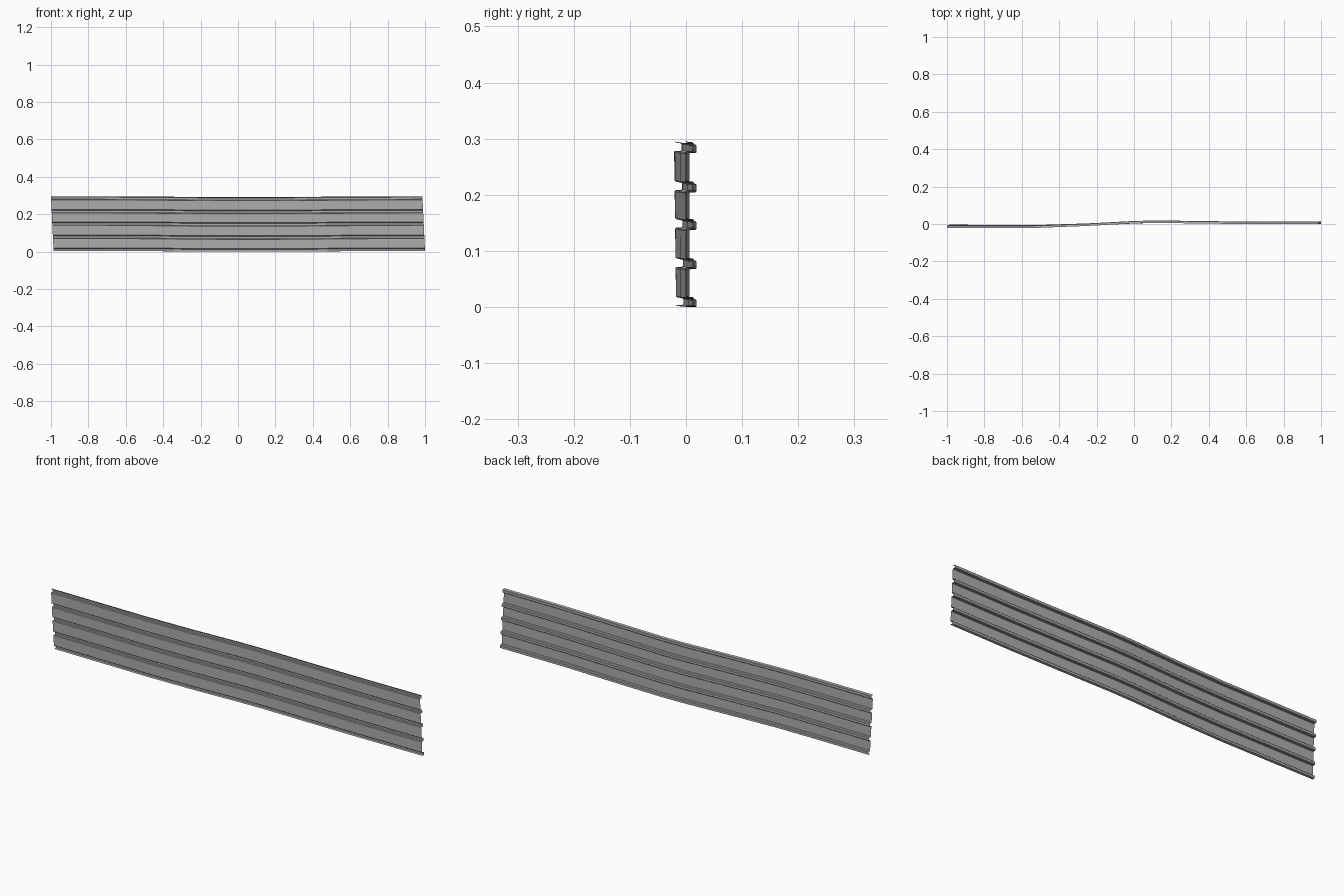
import bpy, bmesh

old = bpy.data.objects.get("Cube")
if old:
    bpy.data.objects.remove(old)

# Galvanised metal
metal = bpy.data.materials.new("grey metal")
metal.use_nodes = True
color = (0.42, 0.42, 0.42, 1)
metal.diffuse_color = color
metal.node_tree.nodes["Principled BSDF"].inputs["Base Color"].default_value = color

HEIGHT = 0.296
DEPTH = 0.013
RIBS = [0.287, 0.217, 0.150, 0.080, 0.011]

# Cross-section: (offset behind the panels, height), from top to bottom
rib = [(0, 0.0095), (0.002, 0.0075), (0.011, 0.0065), (DEPTH, 0.0045),
       (DEPTH, -0.0065), (0.011, -0.0085), (0.002, -0.0085), (0, -0.0100)]
section = [(y, z + dz) for z in RIBS for y, dz in rib]
section = [(y, min(max(z, 0.004), HEIGHT)) for y, z in section]

# Lengthwise warp: position, depth of the panels, sag
stations = [(-1.0, -0.019, 0), (-0.75, -0.0195, 0), (-0.5, -0.019, -0.001),
            (-0.25, -0.010, -0.003), (0.0, 0.003, -0.004), (0.12, 0.006, -0.004),
            (0.35, 0.003, -0.003), (0.65, -0.001, -0.001), (1.0, 0.001, 0)]

bm = bmesh.new()
rows = []
for x, y, sag in stations:
    row = []
    for dy, z in section:
        up = z / HEIGHT - 0.5
        lean = -0.005 * up * max(0, -x)
        skew = -0.014 * up
        row.append(bm.verts.new((x * 0.993 + skew, y + dy + lean, z + sag)))
    rows.append(row)
for a, b in zip(rows, rows[1:]):
    for i in range(len(section) - 1):
        bm.faces.new((a[i], a[i + 1], b[i + 1], b[i]))

mesh = bpy.data.meshes.new("corrugated_sheet")
bm.to_mesh(mesh)
bm.free()
mesh.materials.append(metal)
sheet = bpy.data.objects.new("corrugated_sheet", mesh)
bpy.context.collection.objects.link(sheet)
bpy.context.view_layer.objects.active = sheet
sheet.select_set(True)
bpy.ops.object.shade_smooth_by_angle(angle=0.5)
